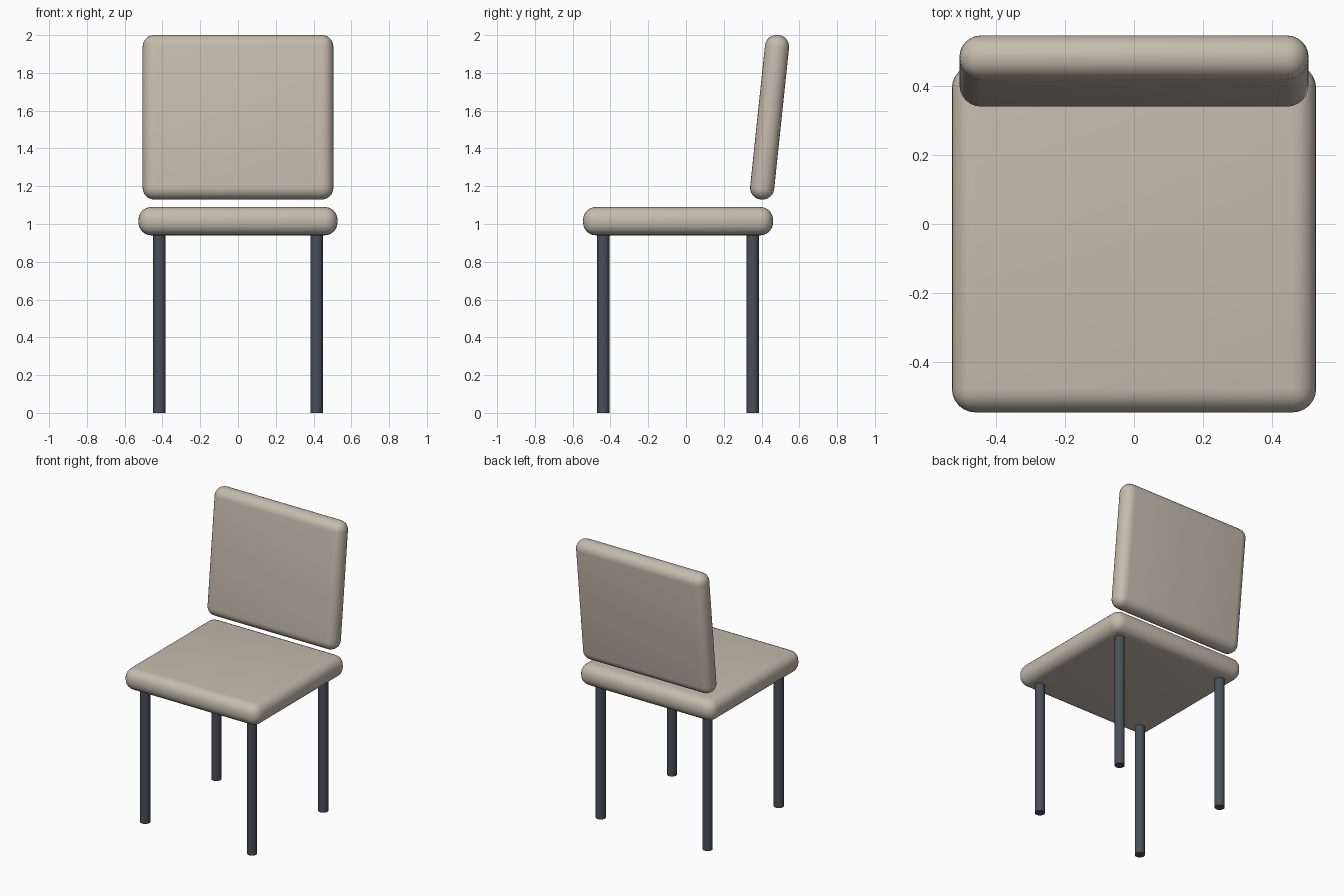
import bpy
import math

if "Cube" in bpy.data.objects:
    bpy.data.objects.remove(bpy.data.objects["Cube"])


def material(name, color):
    mat = bpy.data.materials.new(name)
    mat.diffuse_color = (*color, 1.0)
    mat.use_nodes = True
    mat.node_tree.nodes["Principled BSDF"].inputs["Base Color"].default_value = mat.diffuse_color
    return mat


fabric = material("beige_fabric", (0.56, 0.50, 0.42))
metal = material("dark_metal", (0.068, 0.078, 0.098))


def finish(obj, name, mat):
    obj.name = name
    obj.data.materials.append(mat)
    bpy.ops.object.shade_smooth_by_angle(angle=math.radians(35))


def cushion(name, size, center, radius, tilt=0.0):
    """Rounded upholstered slab."""
    bpy.ops.mesh.primitive_cube_add(size=1, location=center, rotation=(tilt, 0, 0))
    obj = bpy.context.object
    obj.scale = size
    bpy.ops.object.transform_apply(location=False, rotation=False, scale=True)
    bevel = obj.modifiers.new("rounded_edges", "BEVEL")
    bevel.width = radius
    bevel.segments = 6
    bpy.ops.object.modifier_apply(modifier=bevel.name)
    finish(obj, name, fabric)


# Seat and reclined backrest
cushion("seat", (1.054, 1.006, 0.15), (0, -0.042, 1.015), 0.068)
cushion("backrest", (1.01, 0.128, 0.876), (0, 0.4425, 1.565), 0.0625, math.radians(-6))

# Four round legs
LEG_HEIGHT = 0.945
for side, x in (("left", -0.4165), ("right", 0.4165)):
    for end, y in (("front", -0.438), ("back", 0.354)):
        bpy.ops.mesh.primitive_cylinder_add(
            vertices=24, radius=0.0325, depth=LEG_HEIGHT, location=(x, y, LEG_HEIGHT / 2))
        finish(bpy.context.object, f"{end}_{side}_leg", metal)
